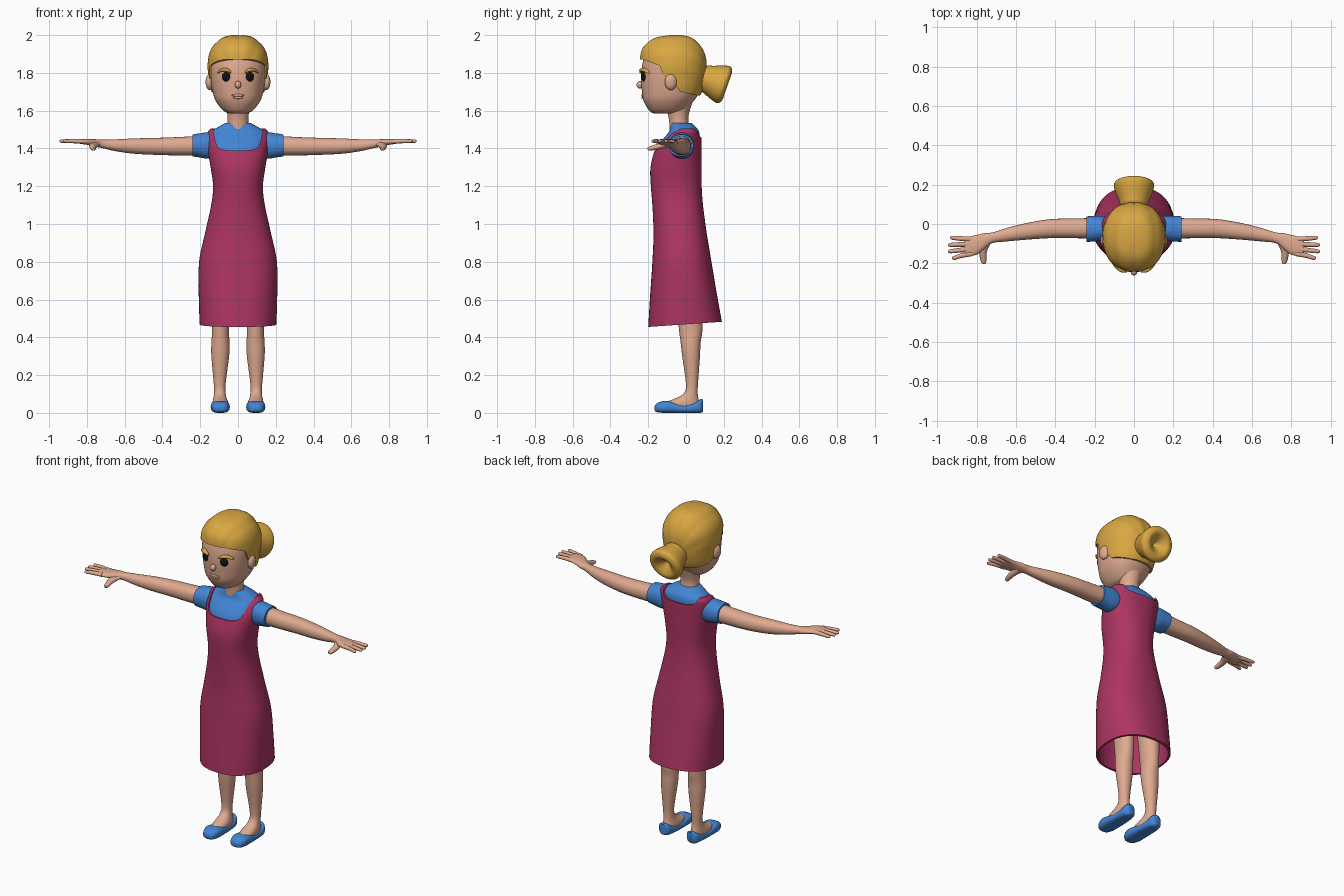
import bpy, bmesh, math
from mathutils import Matrix, Vector

cube = bpy.data.objects.get("Cube")
if cube:
    bpy.data.objects.remove(cube, do_unlink=True)


def material(name, rgb):
    m = bpy.data.materials.new(name)
    m.use_nodes = True
    m.diffuse_color = (*rgb, 1)
    m.node_tree.nodes["Principled BSDF"].inputs["Base Color"].default_value = (*rgb, 1)
    return m


SKIN = material("skin", (0.74, 0.40, 0.28))
HAIR = material("golden hair", (0.70, 0.39, 0.055))
DRESS = material("raspberry dress", (0.42, 0.035, 0.125))
BLUE = material("blue cloth", (0.055, 0.235, 0.66))
BLACK = material("black eyes", (0.006, 0.006, 0.008))


def finish(name, bm, mat, angle=50):
    bmesh.ops.recalc_face_normals(bm, faces=bm.faces)
    me = bpy.data.meshes.new(name)
    bm.to_mesh(me)
    bm.free()
    ob = bpy.data.objects.new(name, me)
    bpy.context.collection.objects.link(ob)
    if mat:
        me.materials.append(mat)
        smooth(ob, angle)
    return ob


def smooth(ob, angle=50):
    bpy.ops.object.select_all(action='DESELECT')
    ob.select_set(True)
    bpy.context.view_layer.objects.active = ob
    bpy.ops.object.shade_smooth_by_angle(angle=math.radians(angle))


def spline(rows, steps):
    """Catmull-Rom through the rows."""
    out = []
    for i in range(len(rows) - 1):
        a, b = rows[max(i - 1, 0)], rows[i]
        c, d = rows[i + 1], rows[min(i + 2, len(rows) - 1)]
        for k in range(steps):
            t = k / steps
            out.append([q + t / 2 * (r - p + t * (2 * p - 5 * q + 4 * r - s + t * (3 * (q - r) + s - p)))
                        for p, q, r, s in zip(a, b, c, d)])
    return out + [list(rows[-1])]


def loft(name, mat, axis, rows, seg=24, power=2.0, side=1, steps=4, deform=None):
    """Rows are (position on axis, centre, radius, low, high) of each section."""
    bm = bmesh.new()
    rings = []
    for t, c, r, lo, hi in spline(rows, steps):
        ring = []
        for j in range(seg):
            a = math.tau * j / seg
            u, v = (math.copysign(abs(f) ** (2 / power), f) for f in (math.cos(a), math.sin(a)))
            p, q = c + r * u, (lo + hi) / 2 + (hi - lo) / 2 * v
            co = Vector({'X': (t, p, q), 'Y': (p, t, q), 'Z': (p, q, t)}[axis])
            co.x *= side
            ring.append(bm.verts.new(deform(co) if deform else co))
        rings.append(ring)
    for lower, upper in zip(rings, rings[1:]):
        for j in range(seg):
            k = (j + 1) % seg
            bm.faces.new((lower[j], lower[k], upper[k], upper[j]))
    bm.faces.new(rings[0])
    bm.faces.new(rings[-1])
    return finish(name, bm, mat)


def ball(name, mat, centre, size, turn=0):
    bm = bmesh.new()
    m = Matrix.Translation(centre) @ Matrix.Rotation(turn, 4, 'Z') @ Matrix.Diagonal((*size, 1))
    bmesh.ops.create_uvsphere(bm, u_segments=20, v_segments=12, radius=1, matrix=m)
    return finish(name, bm, mat)


def prism(axis, points, lo, hi):
    bm = bmesh.new()
    ends = [[bm.verts.new((p, t, q) if axis == 'Y' else (t, p, q)) for p, q in points] for t in (lo, hi)]
    for e in ends:
        bm.faces.new(e)
    for i in range(len(points)):
        k = (i + 1) % len(points)
        bm.faces.new((ends[0][i], ends[0][k], ends[1][k], ends[1][i]))
    return finish("cutter", bm, None)


def cut(ob, cutter):
    cutter.hide_render = True
    mod = ob.modifiers.new("cut", 'BOOLEAN')
    mod.operation, mod.solver, mod.object = 'DIFFERENCE', 'EXACT', cutter
    bpy.ops.object.select_all(action='DESELECT')
    ob.select_set(True)
    bpy.context.view_layer.objects.active = ob
    bpy.ops.object.modifier_apply(modifier=mod.name)
    bpy.data.objects.remove(cutter, do_unlink=True)
    smooth(ob, 40)


# Dress: a hollow skirt with a tilted hem, cut out at the neck
skirt = [(.455, 0, .203, -.2, .19), (.62, 0, .208, -.19, .163), (.8, 0, .206, -.178, .135),
         (.95, 0, .175, -.172, .11)]
bodice = [(1.1, 0, .142, -.178, .09), (1.2, 0, .132, -.186, .083), (1.3, 0, .145, -.188, .083),
          (1.4, 0, .162, -.162, .083), (1.45, 0, .166, -.13, .083), (1.485, 0, .162, -.095, .08),
          (1.505, 0, .145, -.06, .065)]


def tilt_hem(co):
    co.z += (co.y + .2) * .07 * max(0, 1 - (co.z - .455) / .3)
    return co


dress = loft("dress", DRESS, 'Z', skirt + bodice, 64, 2.3, deform=tilt_hem)
hollow = [(z, c, r - .012, lo + .012, hi - .012) for z, c, r, lo, hi in skirt]
cut(dress, loft("cutter", None, 'Z', [(.35, *hollow[0][1:])] + hollow, 64, 2.3))
scoop = [(.135, 1.7), (.132, 1.5), (.12, 1.44), (.11, 1.41), (.09, 1.395), (.05, 1.39)]
for rise, lo, hi in ((0, -.5, .01), (.068, 0, .5)):
    half = [(x, z + rise) for x, z in scoop]
    cut(dress, prism('Y', half + [(-x, z) for x, z in reversed(half)], lo, hi))

# Shirt under the dress
loft("shirt", BLUE, 'Z', [(1.15, 0, .11, -.15, .06), (1.3, 0, .136, -.178, .073), (1.4, 0, .153, -.153, .074),
     (1.45, 0, .157, -.121, .074), (1.485, 0, .148, -.092, .07), (1.508, 0, .115, -.085, .057),
     (1.535, 0, .066, -.082, .03)], 48, 2.3)

# Neck and head
loft("neck", SKIN, 'Z', [(1.48, 0, .062, -.085, .025), (1.55, 0, .055, -.09, .012), (1.6, 0, .06, -.1, .02),
                         (1.66, 0, .075, -.12, .04)], 32)
loft("head", SKIN, 'Z', [(1.585, 0, .04, -.17, -.06), (1.6, 0, .078, -.195, -.01), (1.65, 0, .117, -.224, .04),
     (1.7, 0, .134, -.233, .07), (1.78, 0, .147, -.238, .09), (1.86, 0, .15, -.228, .098),
     (1.93, 0, .12, -.2, .065), (1.97, 0, .07, -.15, .02)], 48, 2.2)
ball("nose", SKIN, (0, -.244, 1.737), (.017, .018, .02))
ball("upper_lip", SKIN, (0, -.228, 1.681), (.036, .009, .007))
ball("lower_lip", SKIN, (0, -.226, 1.669), (.028, .01, .007))


# Swept-back hair with shallow strands
def strands(co):
    mid = Vector((0, -.06, 1.8))
    d = co - mid
    return mid + d * (1 + .018 * (abs(math.sin(7 * math.atan2(d.x, d.z + .06))) - .7))


hair = loft("hair", HAIR, 'Z', [(1.64, 0, .115, -.2, .04), (1.7, 0, .145, -.225, .085), (1.8, 0, .158, -.24, .107),
            (1.87, 0, .16, -.244, .108), (1.925, 0, .142, -.234, .09), (1.965, 0, .112, -.2, .06),
            (1.988, 0, .078, -.16, .03), (2.0, 0, .03, -.1, -.01)], 112, 2.15, deform=strands)
cut(hair, prism('X', [(-.4, 1.872), (-.23, 1.872), (-.14, 1.838), (-.115, 1.775), (-.06, 1.74), (-.03, 1.7),
                      (.06, 1.68), (.4, 1.68), (.4, 1.5), (-.4, 1.5)], -.4, .4))

# Bun: a turned profile with a dimple, tipped backwards and down
bm = bmesh.new()
profile = spline([(0, 0), (.06, 0), (.078, .04), (.1, .1), (.1, .128), (.072, .142), (.04, .125), (0, .085)], 4)
verts = [bm.verts.new((max(r, 0), 0, d)) for r, d in profile]
edges = [bm.edges.new(pair) for pair in zip(verts, verts[1:])]
bmesh.ops.spin(bm, geom=verts + edges, cent=(0, 0, 0), axis=(0, 0, 1), angle=math.tau, steps=36)
bmesh.ops.remove_doubles(bm, verts=bm.verts, dist=.0005)
aim = Vector((0, .94, -.33)).to_track_quat('Z', 'Y').to_matrix().to_4x4()
bmesh.ops.transform(bm, matrix=Matrix.Translation((0, .085, 1.777)) @ aim, verts=bm.verts)
finish("hair_bun", bm, HAIR, 60)

for label, s in (("left", 1), ("right", -1)):
    # Face details
    ball(label + "_eye", BLACK, (s * .063, -.225, 1.78), (.023, .01, .025), s * .35)
    ball(label + "_ear", SKIN, (s * .15, -.08, 1.752), (.021, .033, .043), s * .2)
    loft(label + "_eyebrow", HAIR, 'X', [(.036, -.234, .012, 1.797, 1.81), (.06, -.231, .016, 1.806, 1.825),
         (.085, -.218, .016, 1.807, 1.824), (.108, -.198, .01, 1.797, 1.808)], 12, 2.5, s)

    # Sleeve and arm down to the palm
    loft(label + "_sleeve", BLUE, 'X', [(.11, -.02, .056, 1.355, 1.47), (.16, -.022, .063, 1.346, 1.484),
         (.2, -.024, .065, 1.352, 1.48), (.242, -.026, .065, 1.358, 1.474)], 32, 2.2, s)
    loft(label + "_arm", SKIN, 'X', [(.2, -.022, .052, 1.363, 1.467), (.32, -.022, .05, 1.363, 1.46),
         (.43, -.024, .048, 1.366, 1.456), (.55, -.038, .042, 1.372, 1.453), (.65, -.055, .034, 1.386, 1.448),
         (.72, -.07, .027, 1.402, 1.447), (.76, -.086, .04, 1.41, 1.449), (.8, -.106, .05, 1.419, 1.451),
         (.85, -.115, .047, 1.427, 1.449), (.865, -.116, .03, 1.432, 1.445)], 24, 2.2, s)

    # Fingers and thumb
    for name, y0, y1, tip in (("little", -.078, -.07, .935), ("ring", -.102, -.106, .945),
                              ("middle", -.126, -.139, .945), ("index", -.15, -.173, .925)):
        loft(f"{label}_{name}_finger", SKIN, 'X', [(.82, y0, .013, 1.425, 1.449), (.88, (y0 + y1) / 2, .012, 1.428, 1.45),
             (tip - .01, y1, .01, 1.43, 1.447), (tip, y1, .004, 1.435, 1.443)], 12, 2, s)
    loft(label + "_thumb", SKIN, 'Y', [(-.09, .755, .03, 1.408, 1.442), (-.14, .768, .02, 1.396, 1.428),
         (-.19, .765, .014, 1.388, 1.412), (-.203, .763, .006, 1.394, 1.406)], 14, 2, s)

    # Leg widening into the foot, and a slip-on shoe
    loft(label + "_leg", SKIN, 'Z', [(.03, .094, .04, -.11, .07), (.056, .094, .041, -.105, .07),
         (.075, .095, .036, -.06, .066), (.1, .096, .031, -.015, .062), (.15, .097, .031, 0, .063),
         (.3, .094, .047, -.02, .074), (.37, .093, .048, -.028, .077), (.47, .092, .046, -.04, .088),
         (.8, .09, .065, -.07, .085)], 28, 2.1, s)
    loft(label + "_shoe", BLUE, 'Y', [(-.166, .094, .018, .012, .035), (-.155, .094, .036, .004, .05),
         (-.12, .094, .049, 0, .063), (-.08, .094, .05, 0, .06), (-.02, .094, .046, 0, .045),
         (.04, .095, .043, 0, .052), (.075, .095, .036, 0, .072), (.09, .095, .02, .006, .07)], 28, 2.8, s)
